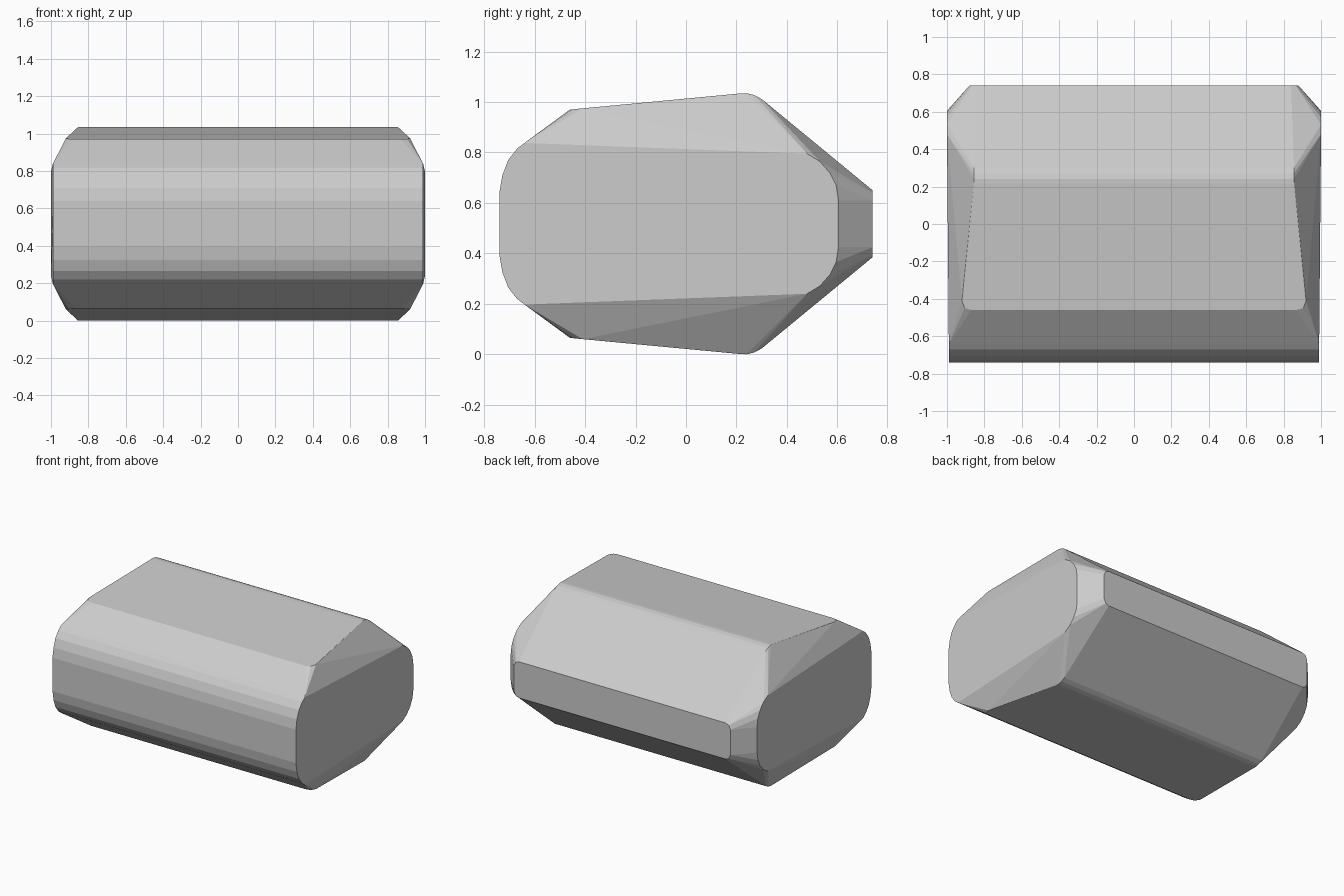
import bpy, bmesh

if "Cube" in bpy.data.objects:
    bpy.data.objects.remove(bpy.data.objects["Cube"])

H = 1.035  # total height; the body is mirrored about mid height and x = 0

# outline of the flat end face (x, y, z), upper half
end_face = [(0.988, -0.74, 0.64), (0.988, -0.728, 0.71), (0.989, -0.705, 0.77),
            (0.989, -0.67, 0.815), (0.99, -0.64, 0.838),
            (1.0, 0.48, 0.795), (1.0, 0.53, 0.765), (1.0, 0.57, 0.72),
            (1.0, 0.595, 0.67), (1.0, 0.605, 0.61)]
# corners of the sloped top panel
top_panel = [(0.87, -0.46, 0.97), (0.905, -0.45, 0.971), (0.92, -0.41, 0.975),
             (0.855, 0.215, 1.034), (0.855, 0.24, 1.035),
             (0.855, 0.27, 1.028), (0.855, 0.30, 1.012)]
# corners of the narrow back panel
back_panel = [(0.84, 0.74, 0.65), (0.865, 0.74, 0.64), (0.88, 0.74, 0.61)]

# faceted body: convex skin around the mirrored corner points
bm = bmesh.new()
for x, y, z in end_face + top_panel + back_panel:
    for sx in (-1, 1):
        for zz in (z, H - z):
            bm.verts.new((sx * x, y, zz))
res = bmesh.ops.convex_hull(bm, input=bm.verts)
loose = [v for v in bm.verts if not v.link_faces]
bmesh.ops.delete(bm, geom=loose, context='VERTS')
bmesh.ops.dissolve_limit(bm, angle_limit=0.02, verts=bm.verts, edges=bm.edges)
bmesh.ops.recalc_face_normals(bm, faces=bm.faces)

mesh = bpy.data.meshes.new("faceted_block")
bm.to_mesh(mesh)
bm.free()
block = bpy.data.objects.new("faceted_block", mesh)
bpy.context.collection.objects.link(block)
